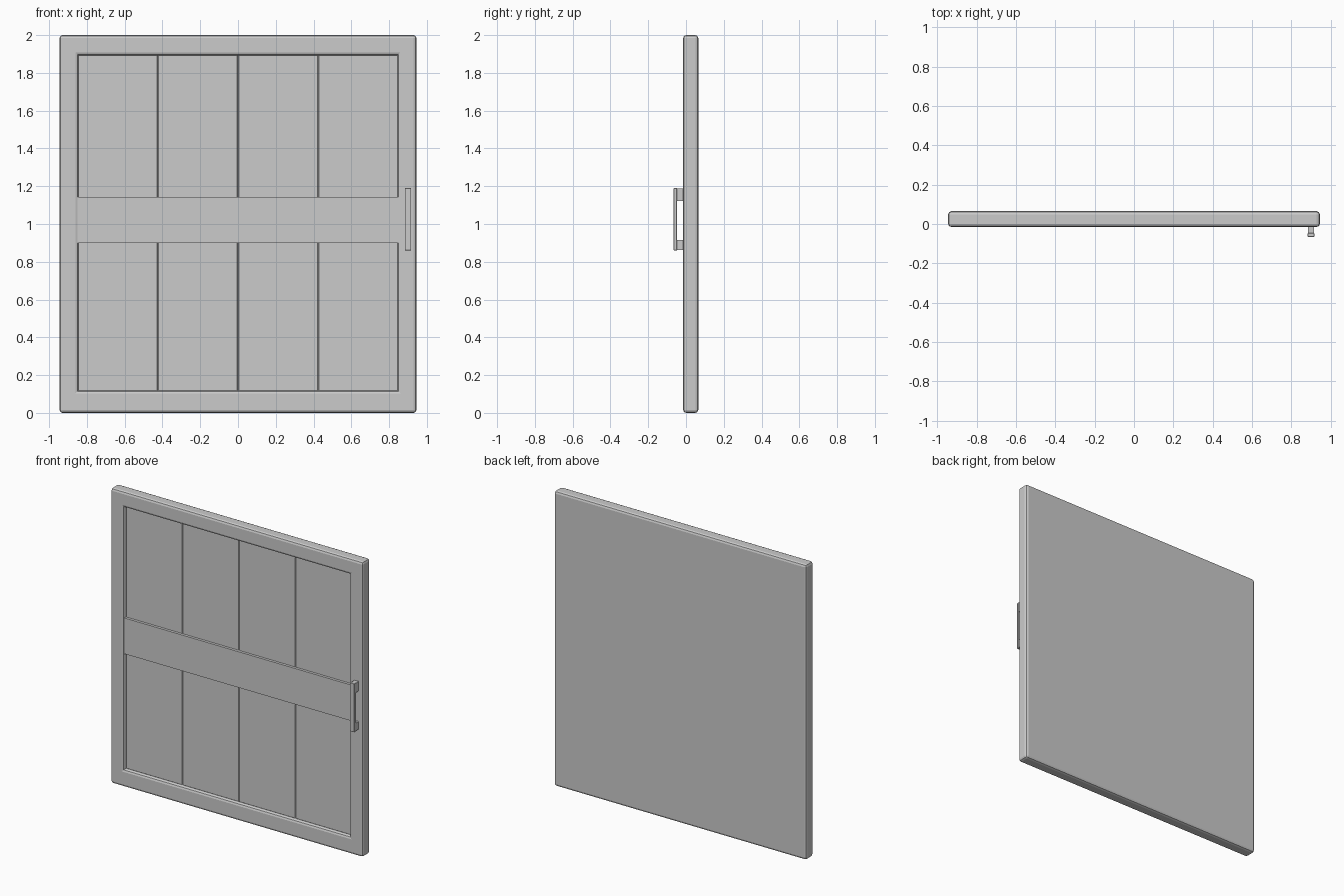
import bpy, bmesh

if "Cube" in bpy.data.objects:
    bpy.data.objects.remove(bpy.data.objects["Cube"])


def finish(name, bm):
    bmesh.ops.recalc_face_normals(bm, faces=bm.faces)
    mesh = bpy.data.meshes.new(name)
    bm.to_mesh(mesh)
    bm.free()
    obj = bpy.data.objects.new(name, mesh)
    bpy.context.collection.objects.link(obj)
    return obj


def box_mesh(lo, hi):
    bm = bmesh.new()
    bmesh.ops.create_cube(bm, size=1)
    for v in bm.verts:
        for i in range(3):
            v.co[i] = (lo[i] + hi[i]) / 2 + v.co[i] * (hi[i] - lo[i])
    return bm


def box(name, lo, hi, bevel=0.0):
    bm = box_mesh(lo, hi)
    if bevel:
        bmesh.ops.bevel(bm, geom=bm.edges[:], offset=bevel, segments=1, affect='EDGES')
    return finish(name, bm)


# Door slab with a recessed front, all outer edges and the recess rim chamfered
bm = box_mesh((-0.945, -0.015, 0), (0.945, 0.065, 2))
outer = bm.edges[:]
front = min(bm.faces, key=lambda f: f.calc_center_median().y)
bmesh.ops.inset_region(bm, faces=[front], thickness=0.1)
for v in front.verts:
    v.co.x = 0.845 if v.co.x > 0 else -0.845
    v.co.z = 1.893 if v.co.z > 1 else 0.118
rim = front.edges[:]
moved = bmesh.ops.extrude_face_region(bm, geom=[front])
bmesh.ops.delete(bm, geom=[front] if front.is_valid else [], context='FACES_ONLY')
bmesh.ops.translate(bm, vec=(0, 0.035, 0),
                    verts=[g for g in moved['geom'] if isinstance(g, bmesh.types.BMVert)])
edges = [e for e in outer + rim if e.is_valid]
bmesh.ops.bevel(bm, geom=edges, offset=0.016, segments=2, profile=0.5, affect='EDGES')
finish("door_frame", bm)

# Four vertical planks set in the recess
for i in range(4):
    x = -0.848 + i * 0.424
    box(f"plank_{i + 1}", (x, 0.010, 0.115), (x + 0.424, 0.04, 1.896), 0.004)

# Middle rail across the planks
box("middle_rail", (-0.855, -0.008, 0.90), (0.855, 0.03, 1.143))

# Pull handle: grip bar and two posts
box("handle_bar", (0.883, -0.065, 0.86), (0.917, -0.047, 1.19), 0.002)
for name, z0, z1 in (("lower", 0.863, 0.915), ("upper", 1.122, 1.187)):
    box(f"handle_post_{name}", (0.885, -0.05, z0), (0.915, -0.01, z1))
